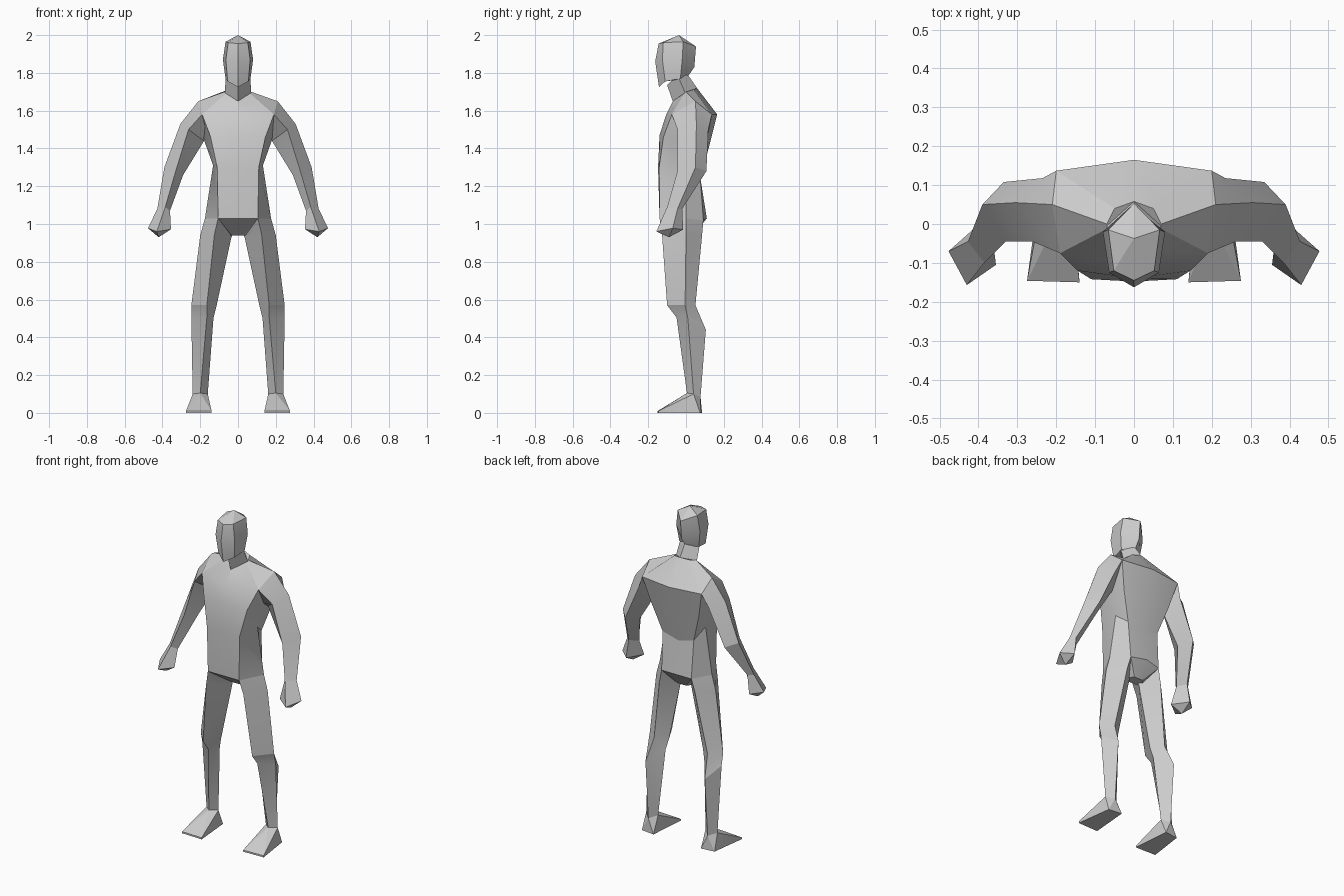
import bpy, bmesh, math
from mathutils import Vector

grey = bpy.data.materials.new("plain grey")
grey.diffuse_color = (0.6, 0.6, 0.6, 1)


def finish(name, bm):
    bmesh.ops.remove_doubles(bm, verts=bm.verts, dist=0.0005)
    bmesh.ops.recalc_face_normals(bm, faces=bm.faces)
    me = bpy.data.meshes.new(name)
    bm.to_mesh(me)
    bm.free()
    ob = bpy.data.objects.new(name, me)
    bpy.context.collection.objects.link(ob)
    me.materials.append(grey)
    bpy.ops.object.select_all(action='DESELECT')
    ob.select_set(True)
    bpy.context.view_layer.objects.active = ob
    bpy.ops.object.shade_smooth_by_angle(angle=math.radians(20))
    return ob


def loft(name, rings, top=None, bottom=None):
    """Skin closed rings; each end is capped flat or drawn to a point."""
    bm = bmesh.new()
    vs = [[bm.verts.new(p) for p in r] for r in rings]
    n = len(vs[0])
    for a, b in zip(vs, vs[1:]):
        for i in range(n):
            j = (i + 1) % n
            bm.faces.new((a[i], a[j], b[j], b[i]))
    for ring, tip in ((vs[0], top), (vs[-1], bottom)):
        if tip is None:
            bm.faces.new(ring)
        else:
            t = bm.verts.new(tip)
            for i in range(n):
                bm.faces.new((ring[i], ring[(i + 1) % n], t))
    return finish(name, bm)


def hull(name, points):
    bm = bmesh.new()
    for p in points:
        bm.verts.new(p)
    bmesh.ops.convex_hull(bm, input=bm.verts)
    return finish(name, bm)


def whole(half):
    """Front-centre to back-centre half ring, completed by mirroring."""
    return half + [(-x, y, z) for x, y, z in half[-2:0:-1]]


def flip(points, s):
    return [(x * s, y, z) for x, y, z in points]


# head: brow, cheek and jaw rings under a crown point
loft("head", [whole(r) for r in (
    [(0, -.145, 1.955), (.052, -.12, 1.96), (.066, -.015, 1.965), (0, .053, 1.94)],
    [(0, -.163, 1.86), (.064, -.125, 1.87), (.08, -.02, 1.87), (0, .044, 1.83)],
    [(0, -.143, 1.725), (.055, -.11, 1.755), (.066, -.03, 1.77), (0, .002, 1.77)],
)], top=(0, -.037, 2.0))

# neck
loft("neck", [whole(r) for r in (
    [(0, -.10, 1.735), (.064, -.045, 1.79), (0, .01, 1.79)],
    [(0, -.07, 1.65), (.07, -.005, 1.695), (0, .058, 1.72)],
)])

# torso: collar, shoulders, chest, waist, hips, crotch
loft("torso", [whole(r) for r in (
    [(0, -.07, 1.65), (.065, -.01, 1.69), (.07, 0, 1.70), (.05, .04, 1.712), (0, .058, 1.72)],
    [(0, -.105, 1.58), (.19, -.075, 1.58), (.21, .05, 1.65), (.2, .137, 1.58), (0, .165, 1.58)],
    [(0, -.14, 1.47), (.145, -.12, 1.46), (.18, 0, 1.445), (.16, .105, 1.42), (0, .117, 1.39)],
    [(0, -.148, 1.30), (.11, -.142, 1.30), (.132, 0, 1.31), (.105, .075, 1.25), (0, .072, 1.22)],
    [(0, -.14, 1.03), (.105, -.14, 1.03), (.175, 0, 1.03), (.10, .092, 1.02), (0, .11, 1.03)],
    [(0, -.02, .94), (.03, -.02, .94), (.06, 0, .94), (.03, .04, .94), (0, .04, .94)],
)])

for side, s in (("right", -1), ("left", 1)):
    # arm rings run front, outer, back, inner from shoulder to wrist
    loft(side + "_arm", [flip(r, s) for r in (
        [(.19, -.075, 1.58), (.21, .05, 1.65), (.2, .137, 1.58), (.16, 0, 1.46)],
        [(.262, -.045, 1.50), (.305, .055, 1.53), (.235, .118, 1.50), (.18, .03, 1.44)],
        [(.33, -.045, 1.28), (.39, .05, 1.30), (.335, .108, 1.28), (.29, .03, 1.26)],
        [(.385, -.10, 1.09), (.427, -.045, 1.08), (.40, -.02, 1.08), (.36, -.065, 1.07)],
    )])
    # closed hand
    loft(side + "_hand", [flip(r, s) for r in (
        [(.385, -.10, 1.09), (.427, -.045, 1.08), (.40, -.02, 1.08), (.36, -.065, 1.07)],
        [(.43, -.157, .96), (.477, -.07, .978), (.415, -.015, .97), (.355, -.105, .972)],
    )], bottom=(.42 * s, -.09, .93))
    # leg rings run front, outer, back, inner from hip to ankle
    ankle = [(.2, .005, .105), (.24, .04, .10), (.2, .077, .085), (.16, .04, .10)]
    loft(side + "_leg", [flip(r, s) for r in (
        [(.105, -.14, 1.03), (.175, 0, 1.03), (.10, .092, 1.02), (.03, .0, .94)],
        [(.125, -.127, .945), (.2, 0, .94), (.12, .085, .94), (.035, 0, .93)],
        [(.165, -.10, .57), (.247, -.005, .57), (.18, .05, .57), (.115, 0, .56)],
        [(.165, -.05, .505), (.247, .01, .50), (.2, .105, .44), (.13, .01, .50)],
        ankle,
    )])
    # wedge foot
    hull(side + "_foot", flip(ankle + [
        (.14, -.15, .01), (.275, -.146, .01), (.14, -.15, 0), (.275, -.146, 0),
        (.245, .075, 0), (.16, .085, 0)], s))
